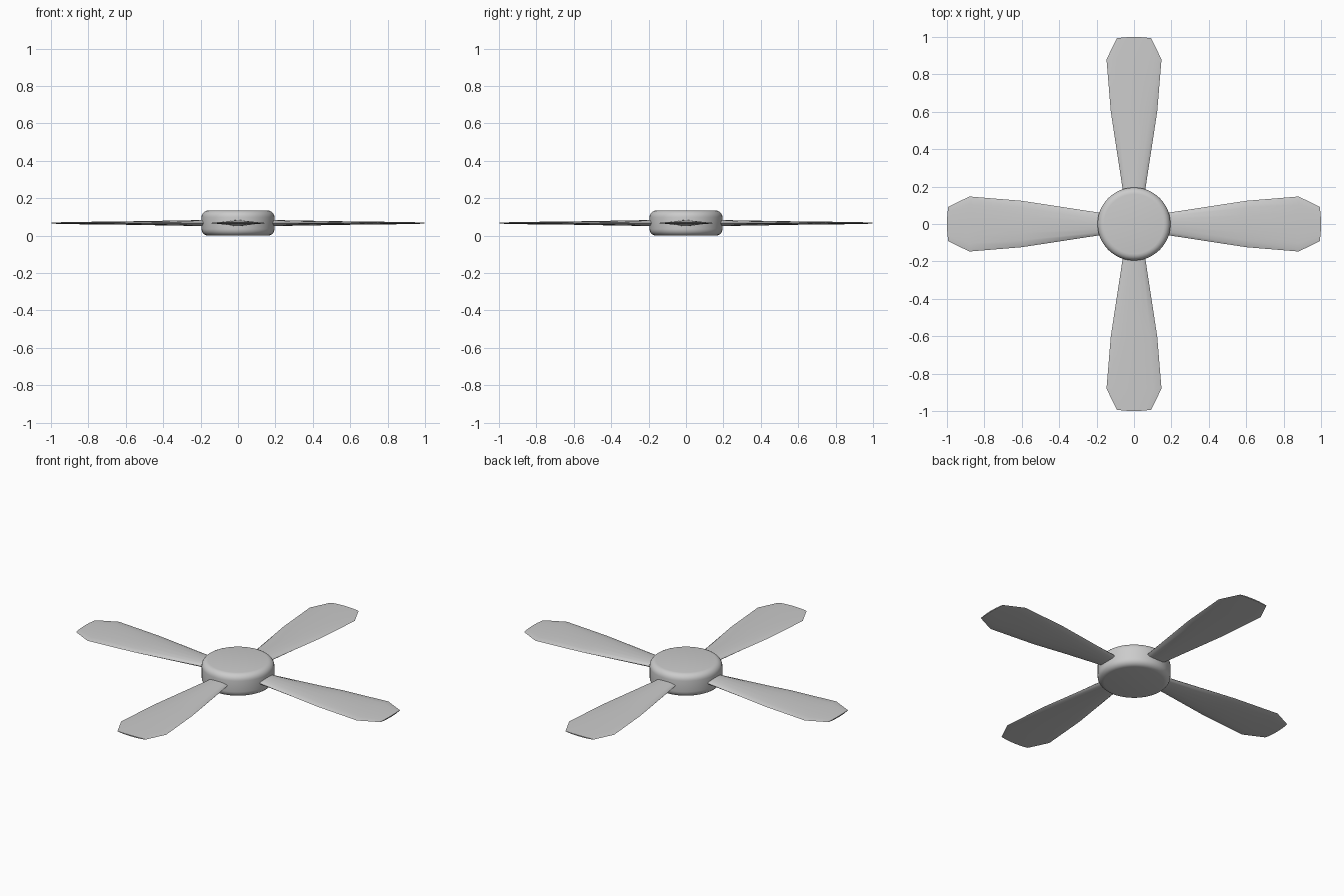
import bpy, bmesh, math
from mathutils import Matrix

if "Cube" in bpy.data.objects:
    bpy.data.objects.remove(bpy.data.objects["Cube"])

MID_Z = 0.067


def finish(name, bm, angle):
    bmesh.ops.recalc_face_normals(bm, faces=bm.faces[:])
    me = bpy.data.meshes.new(name)
    bm.to_mesh(me)
    bm.free()
    ob = bpy.data.objects.new(name, me)
    bpy.context.collection.objects.link(ob)
    bpy.ops.object.select_all(action='DESELECT')
    ob.select_set(True)
    bpy.context.view_layer.objects.active = ob
    bpy.ops.object.shade_smooth_by_angle(angle=math.radians(angle))
    return ob


# Hub: a round disc with softly rounded rims, lathed from half a profile
def hub():
    bm = bmesh.new()
    r, h, b, sides = 0.195, MID_Z, 0.035, 48
    corner = [(r - b + b * math.cos(a), h - b + b * math.sin(a))
              for a in (i * math.pi / 10 for i in range(6))]
    profile = [(x, -z) for x, z in reversed(corner)] + corner
    rings = [[bm.verts.new((x * math.cos(t), x * math.sin(t), MID_Z + z))
              for t in (2 * math.pi * k / sides for k in range(sides))]
             for x, z in profile]
    loft(bm, rings)
    return finish("hub", bm, 40)


def loft(bm, rings):
    n = len(rings[0])
    for a, b in zip(rings, rings[1:]):
        for k in range(n):
            bm.faces.new((a[k], a[(k + 1) % n], b[(k + 1) % n], b[k]))
    bm.faces.new(rings[0])
    bm.faces.new(rings[-1])


# Blade: flattened oval sections (distance, half width, half thickness)
SECTIONS = [(0.10, 0.045, 0.018), (0.195, 0.062, 0.016), (0.60, 0.124, 0.009),
            (0.88, 0.147, 0.006), (0.993, 0.092, 0.003)]


def blade(name, turn):
    bm = bmesh.new()
    n = 16
    rings = []
    for x, w, t in SECTIONS:
        ring = []
        for k in range(n):
            c, s = math.cos(2 * math.pi * k / n), math.sin(2 * math.pi * k / n)
            bulge = 0.007 * (1 - c * c) if x > 0.95 else 0
            ring.append(bm.verts.new((x + bulge, w * c, t * s)))
        rings.append(ring)
    loft(bm, rings)
    bmesh.ops.transform(bm, verts=bm.verts[:], matrix=Matrix.Translation((0, 0, MID_Z))
                        @ Matrix.Rotation(turn, 4, 'Z'))
    return finish(name, bm, 40)


hub()
for i, side in enumerate(("right", "back", "left", "front")):
    blade("blade_" + side, i * math.pi / 2)
